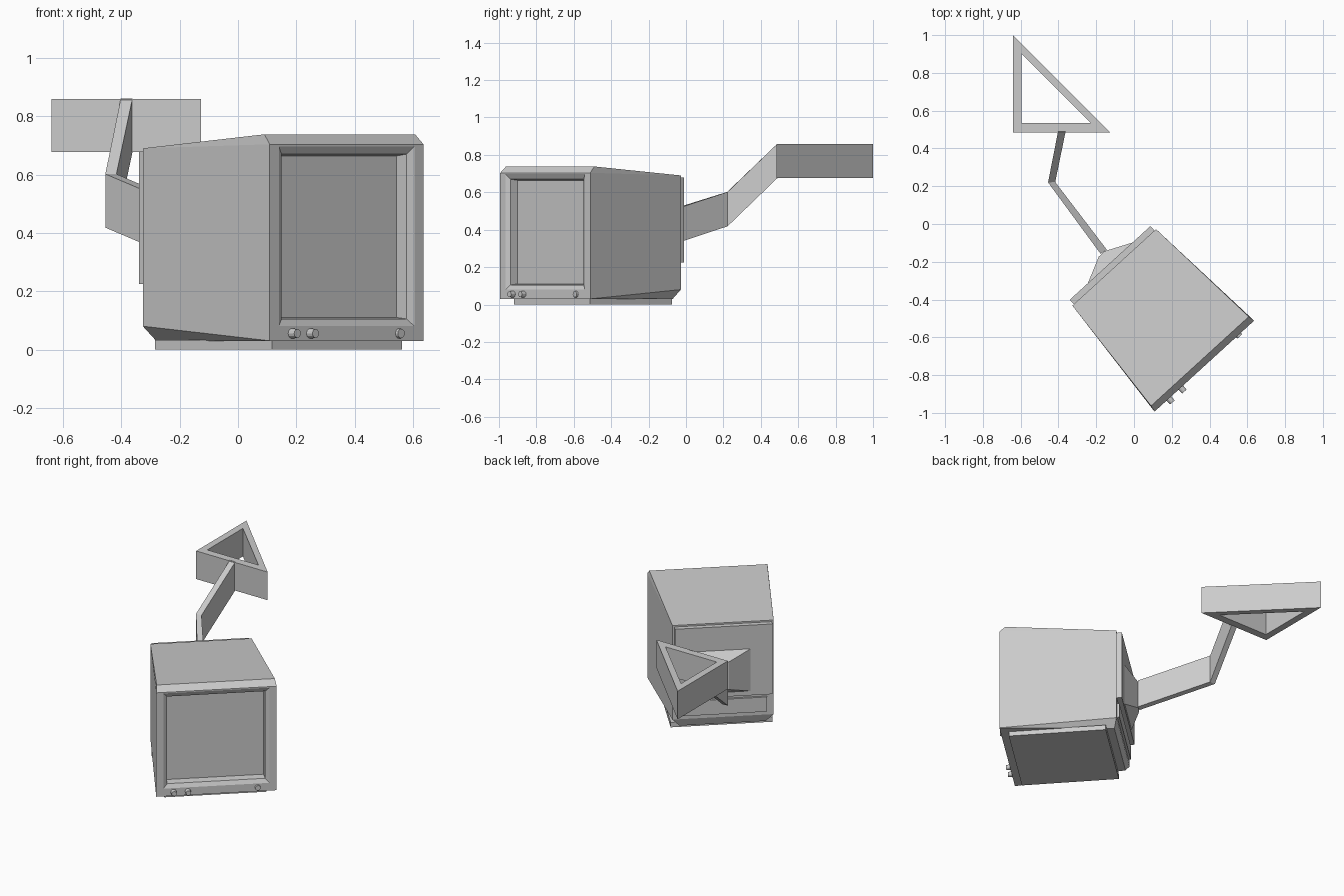
import bpy, bmesh, math
from mathutils import Matrix

if "Cube" in bpy.data.objects:
    bpy.data.objects.remove(bpy.data.objects["Cube"])

# Local frame of the monitor: origin at the middle of its front edge, +y runs to the back
TV = Matrix.Translation((0.3725, -0.7525, 0)) @ Matrix.Rotation(math.radians(42.4), 4, 'Z')
WORLD = Matrix.Identity(4)


def finish(name, bm, matrix=WORLD):
    bmesh.ops.remove_doubles(bm, verts=bm.verts, dist=1e-5)
    bmesh.ops.recalc_face_normals(bm, faces=bm.faces)
    me = bpy.data.meshes.new(name)
    bm.to_mesh(me)
    bm.free()
    ob = bpy.data.objects.new(name, me)
    ob.matrix_world = matrix
    bpy.context.collection.objects.link(ob)
    return ob


def rect(w, y, z0, z1):
    return [(-w, y, z0), (w, y, z0), (w, y, z1), (-w, y, z1)]


def loft(bm, rings, cap_start=True, cap_end=True):
    vs = [[bm.verts.new(p) for p in r] for r in rings]
    for a, b in zip(vs, vs[1:]):
        for i in range(len(a)):
            j = (i + 1) % len(a)
            bm.faces.new((a[i], a[j], b[j], b[i]))
    if cap_start:
        bm.faces.new(vs[0])
    if cap_end:
        bm.faces.new(vs[-1])


def lofted(name, rings, matrix=WORLD):
    bm = bmesh.new()
    loft(bm, rings)
    return finish(name, bm, matrix)


# Monitor housing: tapered hull with a chamfered underside and a recessed screen
bm = bmesh.new()
half = [(.357, 0, .03), (.357, 0, .704), (.35, .035, .738),
        (.30, .708, .69), (.30, .708, .08), (.255, .69, .03)]
for x, y, z in half:
    bm.verts.new((x, y, z))
    bm.verts.new((-x, y, z))
bmesh.ops.convex_hull(bm, input=bm.verts)
front = [f for f in bm.faces if all(v.co.y < 1e-4 for v in f.verts)]
bmesh.ops.delete(bm, geom=front, context='FACES')
loft(bm, [rect(.357, 0, .03, .704), rect(.315, 0, .08, .697),
          rect(.29, .013, .105, .67), rect(.286, .06, .11, .664)], cap_start=False)
finish("monitor_housing", bm, TV)

# Foot, rear cover plate and rear connector panel
lofted("base_foot", [rect(.302, .05, 0, .032), rect(.302, .643, 0, .032)], TV)
lofted("rear_plate", [rect(.289, .70, .225, .68), rect(.289, .74, .225, .68)], TV)
lofted("rear_lower_panel", [rect(.26, .70, .105, .20), rect(.26, .722, .105, .20)], TV)

# Wedge-shaped mount on the rear plate
lofted("arm_mount", [rect(.17, .735, .25, .53), rect(.022, .805, .30, .48)], TV)

# Control knobs and a flat button under the screen
for name, x, r, d in (("knob_left", -.254, .018, .028), ("knob_right", -.169, .018, .028),
                      ("power_button", .2445, .019, .010)):
    bm = bmesh.new()
    bmesh.ops.create_cone(bm, cap_ends=True, segments=12, radius1=r, radius2=r * .85, depth=d + .01,
                          matrix=Matrix.Translation((x, .005 - d / 2, .055))
                          @ Matrix.Rotation(math.pi / 2, 4, 'X'))
    finish(name, bm, TV)

# Bent flat arm: (left x, left y, right x, right y, bottom z) at each joint
joints = [(-.177, -.158, -.144, -.136, .30), (-.455, .22, -.417, .222, .418),
          (-.402, .49, -.362, .49, .677)]
lofted("support_arm", [[(a, b, z), (c, d, z), (c, d, z + .184), (a, b, z + .184)]
                       for a, b, c, d, z in joints])

# Hollow triangular wall bracket
outer = [(-.64, 1.0), (-.64, .485), (-.127, .485)]
inner = [(-.595, .90), (-.595, .535), (-.228, .535)]
z0, z1 = .677, .859
bm = bmesh.new()
loft(bm, [[(x, y, z) for x, y in tri] for tri, z in
          ((outer, z0), (outer, z1), (inner, z1), (inner, z0), (outer, z0))], False, False)
finish("wall_bracket", bm)
